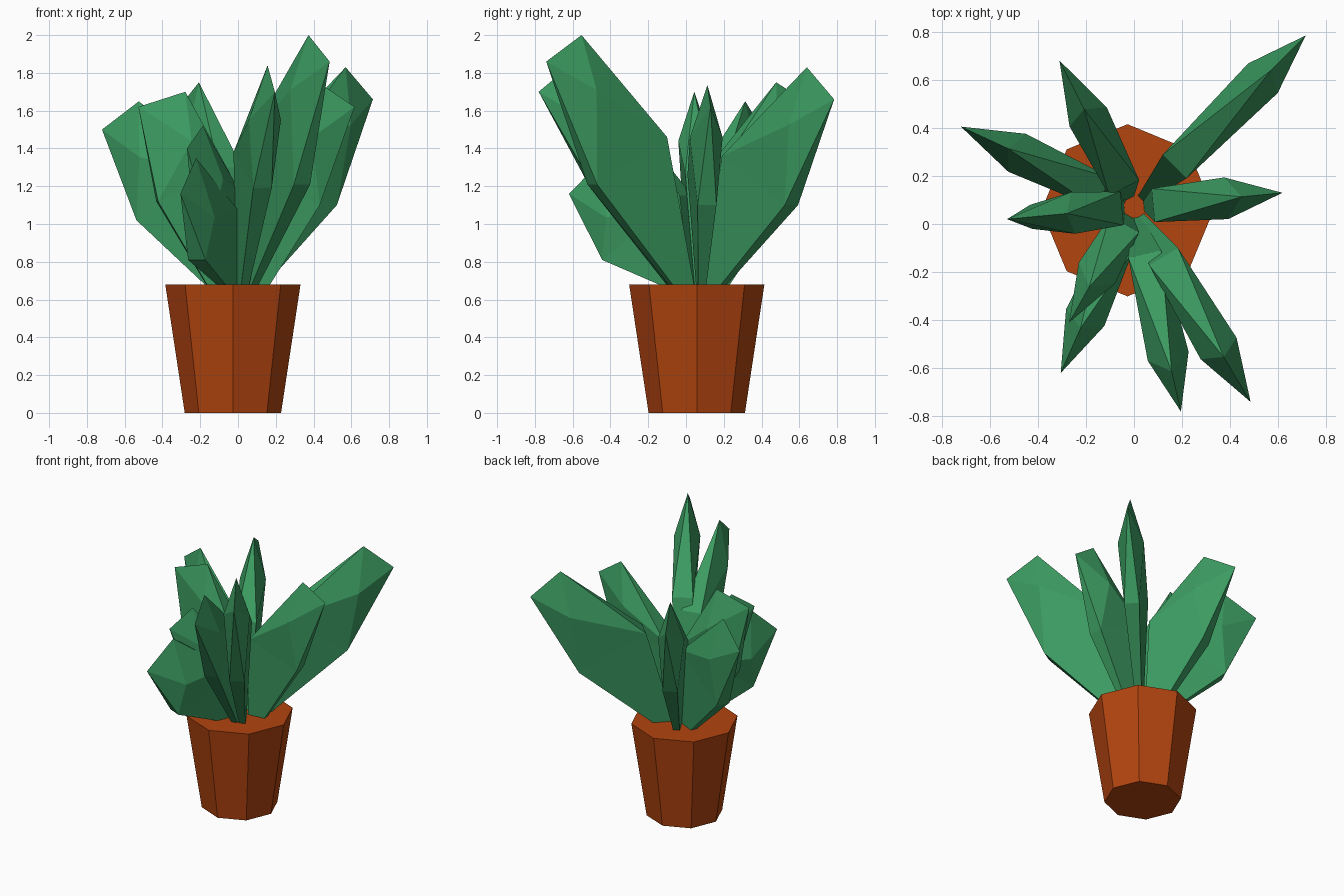
import bpy, bmesh, math
from mathutils import Vector

if "Cube" in bpy.data.objects:
    bpy.data.objects.remove(bpy.data.objects["Cube"])


def material(name, rgb):
    m = bpy.data.materials.new(name)
    m.diffuse_color = (*rgb, 1)
    m.use_nodes = True
    m.node_tree.nodes["Principled BSDF"].inputs["Base Color"].default_value = m.diffuse_color
    return m


GREEN = material("leaf green", (0.045, 0.33, 0.12))
CLAY = material("terracotta", (0.45, 0.058, 0.005))


def finish(name, bm, mat):
    bmesh.ops.recalc_face_normals(bm, faces=bm.faces)
    me = bpy.data.meshes.new(name)
    bm.to_mesh(me)
    bm.free()
    me.materials.append(mat)
    ob = bpy.data.objects.new(name, me)
    bpy.context.collection.objects.link(ob)
    return ob


# Eight-sided tapered pot, corners on the axes
bm = bmesh.new()
bmesh.ops.create_cone(bm, cap_ends=True, segments=8, radius1=0.255, radius2=0.358, depth=0.68)
pot = finish("pot", bm, CLAY)
pot.location = (-0.027, 0.057, 0.34)

ROOT = Vector((0.0, 0.07, 0.0))


def leaf(name, end, crest, tip, keel, spine):
    """Thin upright blade fanning out from ROOT towards end (x, y).
    crest, tip, keel and spine are (radius, height) points of its outline."""
    out = (Vector((*end, 0)) - ROOT).normalized()
    side = Vector((-out.y, out.x, 0))
    bm = bmesh.new()

    def vert(p, w=0.0):
        return bm.verts.new(ROOT + out * p[0] + side * w + Vector((0, 0, p[1])))

    def pair(p, w):
        return vert(p, w), vert(p, -w)

    cheek = ((crest[0] + tip[0]) / 2 - 0.15, (crest[1] + tip[1]) / 2 - 0.22)
    b_in, b_out = pair((0.04, 0.66), 0.02), pair((0.15, 0.65), 0.02)
    u, l, s = pair(spine, 0.07), pair(keel, 0.05), pair(cheek, 0.087)
    t1, t2 = vert(crest), vert(tip)
    faces = [(*b_in, *reversed(b_out)), (*b_in, u[1], u[0]), (*b_out, l[1], l[0]),
             (u[0], u[1], t1), (l[0], l[1], t2)]
    for i in (0, 1):
        faces += [(b_in[i], u[i], l[i], b_out[i]), (u[i], s[i], l[i]),
                  (u[i], t1, s[i]), (l[i], s[i], t2), (s[i], t1, t2)]
    for f in faces:
        bm.faces.new(f)
    return finish(name, bm, GREEN)


# Leaves: end (x, y), then crest, tip, keel and spine outline points
leaf("leaf_back_right", (0.715, 0.785), (0.806, 1.83), (1.01, 1.66), (0.69, 1.10), (0.24, 1.36))
leaf("leaf_front_right", (0.485, -0.74), (0.726, 2.00), (0.944, 1.86), (0.66, 1.21), (0.24, 1.46))
leaf("leaf_front", (0.195, -0.78), (0.70, 1.84), (0.872, 1.70), (0.58, 1.19), (0.20, 1.38))
leaf("leaf_right", (0.62, 0.13), (0.45, 1.735), (0.62, 1.62), (0.43, 1.10), (0.08, 1.26))
leaf("leaf_left", (-0.53, 0.02), (0.28, 1.70), (0.53, 1.62), (0.43, 1.12), (0.05, 1.27))
leaf("leaf_back_left", (-0.72, 0.405), (0.578, 1.65), (0.794, 1.50), (0.57, 1.02), (0.14, 1.26))
leaf("leaf_back", (-0.31, 0.68), (0.457, 1.75), (0.684, 1.62), (0.47, 1.10), (0.09, 1.30))
leaf("leaf_front_left", (-0.305, -0.62), (0.55, 1.35), (0.754, 1.16), (0.54, 0.81), (0.17, 1.08))
leaf("leaf_front_left_inner", (-0.27, -0.41), (0.38, 1.52), (0.55, 1.40), (0.38, 0.95), (0.08, 1.15))
